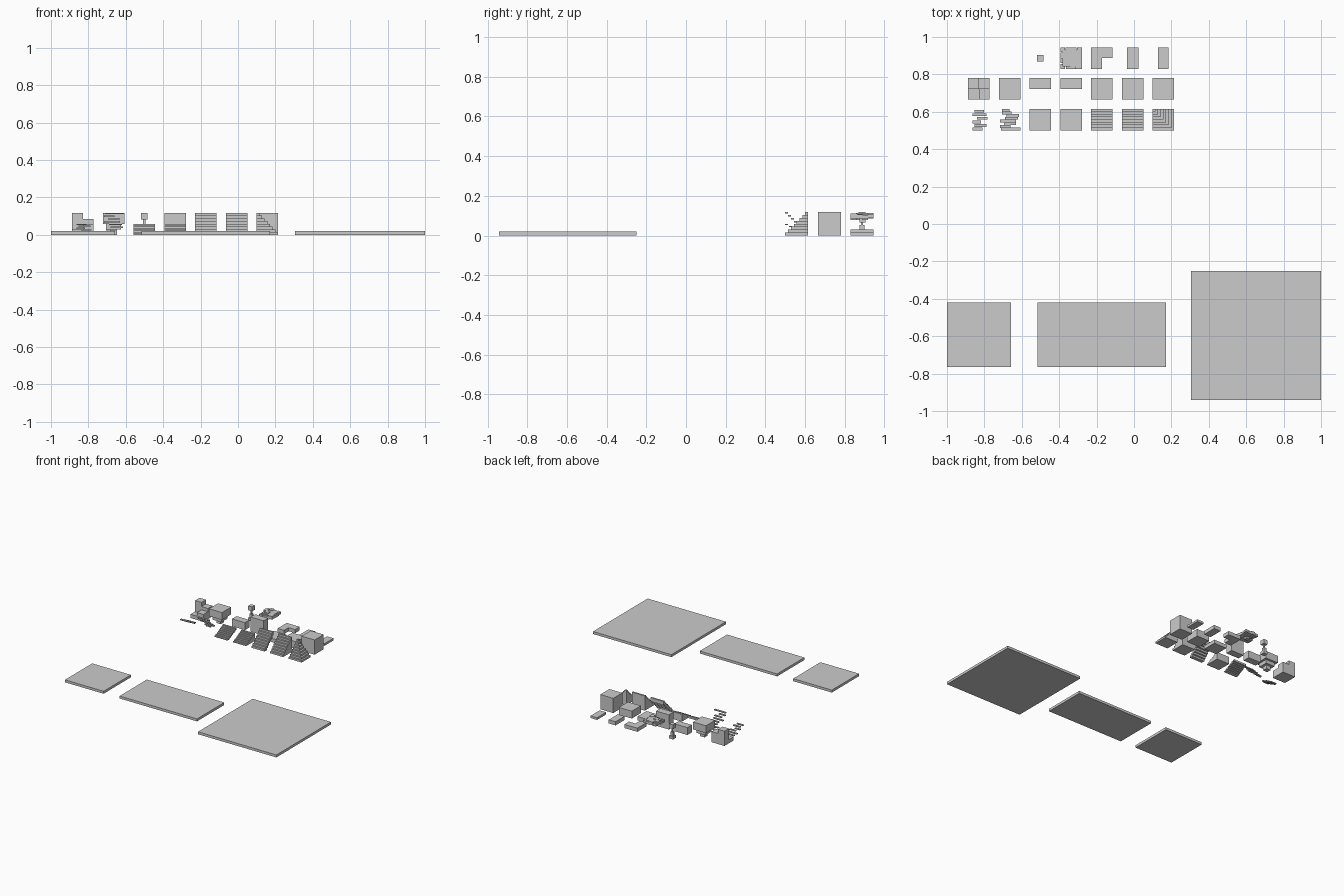
import bpy, bmesh, random
from mathutils import Vector

if "Cube" in bpy.data.objects:
    bpy.data.objects.remove(bpy.data.objects["Cube"])

random.seed(4)
T = 0.115            # tile size
H = 0.118            # full tile height
COLS = [-0.83 + 0.1645 * i for i in range(7)]
FRONT, MID, BACK = 0.5575, 0.7225, 0.887


def build(name, boxes):
    """One object from boxes given as (x0, x1, y0, y1, z0, z1)."""
    bm = bmesh.new()
    for x0, x1, y0, y1, z0, z1 in boxes:
        vs = bmesh.ops.create_cube(bm, size=1)['verts']
        for v in vs:
            v.co = Vector((x0 + (v.co.x + .5) * (x1 - x0),
                           y0 + (v.co.y + .5) * (y1 - y0),
                           z0 + (v.co.z + .5) * (z1 - z0)))
    me = bpy.data.meshes.new(name)
    bm.to_mesh(me)
    bm.free()
    ob = bpy.data.objects.new(name, me)
    bpy.context.collection.objects.link(ob)
    return ob


def tile(name, col, row, parts):
    """Boxes in tile units: x, y and z each run 0..1 inside the tile."""
    ox, oy = COLS[col] - T / 2, row - T / 2
    build(name, [(ox + a * T, ox + b * T, oy + c * T, oy + d * T, e * H, f * H)
                 for a, b, c, d, e, f in parts])


def prism(name, col, row, profile):
    """Stair profile in tile units (y, z), extruded across the tile."""
    bm = bmesh.new()
    x0, oy = COLS[col] - T / 2, row - T / 2
    face = bm.faces.new([bm.verts.new((x0, oy + y * T, z * H)) for y, z in profile])
    ext = bmesh.ops.extrude_face_region(bm, geom=[face])
    for v in ext['geom']:
        if isinstance(v, bmesh.types.BMVert):
            v.co.x += T
    bmesh.ops.recalc_face_normals(bm, faces=bm.faces)
    me = bpy.data.meshes.new(name)
    bm.to_mesh(me)
    bm.free()
    bpy.context.collection.objects.link(bpy.data.objects.new(name, me))


def stairs(name, col, height, hollow, n=8):
    pts = [(0, 0)]
    for i in range(n):
        z = (i + 1) * height / n
        pts += [(i / n, z), ((i + 1) / n, z)]
    if hollow:   # stepped underside
        for i in range(n - 1, 0, -1):
            z = i * height / n
            pts += [((i + 1) / n, z), ((i + 1) / n, z - height / n)]
        pts.append((1 / n, 0))
        pts = [p for k, p in enumerate(pts) if p not in pts[:k]]
    else:
        pts.append((1, 0))
    prism(name, col, FRONT, pts)


# floor plates
build("floor_small", [(-1, -0.657, -0.765, -0.42, 0, 0.02)])
build("floor_medium", [(-0.515, 0.172, -0.765, -0.42, 0, 0.02)])
build("floor_large", [(0.305, 1, -0.942, -0.25, 0, 0.02)])

# straight stairs, half and full height, open and solid underneath
stairs("half_stairs_open", 2, 0.5, True)
stairs("half_stairs_solid", 3, 0.5, False)
stairs("stairs_open", 4, 1, True)
stairs("stairs_solid", 5, 1, False)

# corner stairs descending to the right and to the front
tile("corner_stairs", 6, FRONT,
     [(0, 1 - i / 8, i / 8, 1, i / 8, (i + 1) / 8) for i in range(8)])

# floating slats, rising toward the front
half_slats = [(.2, .68), (.3, .85), (.2, .6), (.42, .9), (.2, .85), (.3, .75)]
full_slats = [(.1, 1), (.05, .55), (.25, .8), (.05, .8), (.3, .9), (.35, .95), (.15, .6), (.15, .5)]
for name, col, slats, top in (("half_slats", 0, half_slats, .5), ("full_slats", 1, full_slats, 1)):
    n = len(slats)
    tile(name, col, FRONT,
         [(a, b, i / n, i / n + .13, top * (1 - i / n) - .06, top * (1 - i / n))
          for i, (a, b) in enumerate(slats)])

# spiral of four block heights
tile("stepped_block", 0, MID, [(0, .5, .5, 1, 0, 1), (.5, 1, .5, 1, 0, .72),
                               (.5, 1, 0, .5, 0, .5), (0, .5, 0, .5, 0, .25)])

# overhanging block on a narrowing foot
tile("overhang_block", 1, MID, [(0, 1, 0, 1, .5, 1), (.15, .85, .15, .85, .25, .5),
                                (.33, .67, .33, .67, 0, .25)])

# plain blocks
tile("half_wall_low", 2, MID, [(0, 1, .5, 1, 0, .5)])
tile("half_wall_tall", 3, MID, [(0, 1, .5, 1, 0, 1)])
tile("block_quarter", 4, MID, [(0, 1, 0, 1, 0, .25)])
tile("block_half", 5, MID, [(0, 1, 0, 1, 0, .5)])
tile("block_full", 6, MID, [(0, 1, 0, 1, 0, 1)])

# post with base, thin neck and cap
tile("post", 2, BACK, [(.35, .65, .35, .65, 0, .2), (.4, .6, .4, .6, .2, .45),
                       (.45, .55, .45, .55, .45, .7), (.35, .65, .35, .65, .7, 1)])

# floating cluster of small rocks
rocks = [(.1, .9, .12, .88, .78, .92)]
for i in range(4):
    for j in range(4):
        s = random.uniform(.2, .3)
        x, y = (i / 3) * (1 - s), (j / 3) * (1 - s)
        z = random.uniform(.66, .78)
        rocks.append((x, x + s, y, y + s, z, z + random.uniform(.15, .22)))
rocks.append((.4, .65, .4, .65, .55, .8))
tile("rock_cluster", 3, BACK, rocks)

# low kerbs: corner, straight and thin
tile("kerb_corner", 4, BACK, [(0, 1, .5, 1, 0, .25), (0, .5, 0, .5, 0, .25)])
tile("kerb_straight", 5, BACK, [(.25, .78, 0, 1, 0, .25)])
tile("kerb_thin", 6, BACK, [(.25, .75, 0, 1, 0, .15)])
